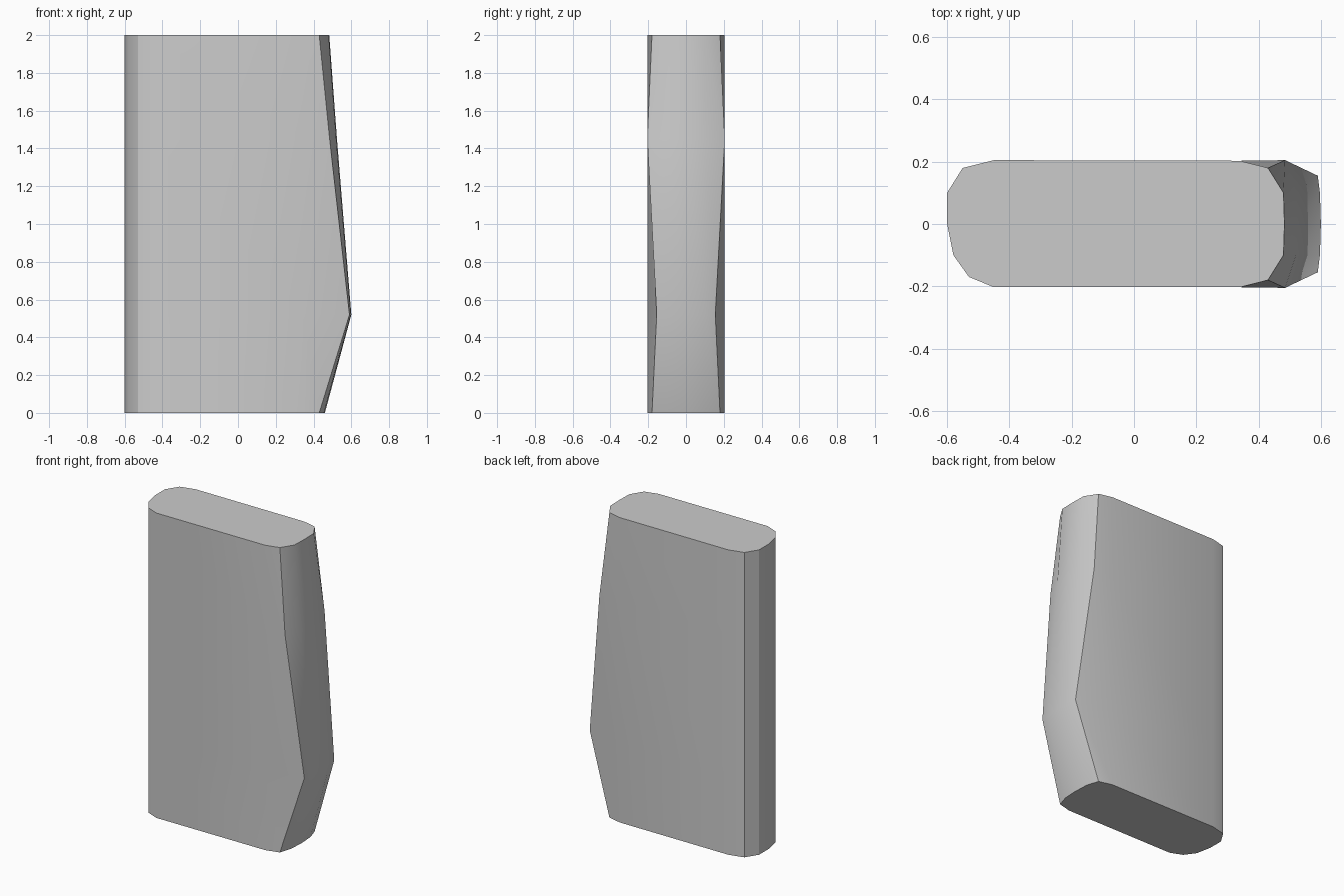
import bpy, bmesh, math

cube = bpy.data.objects.get("Cube")
if cube:
    bpy.data.objects.remove(cube, do_unlink=True)

grey = bpy.data.materials.new("light_grey")
grey.use_nodes = True
color = (0.6, 0.6, 0.6, 1)
grey.diffuse_color = color
grey.node_tree.nodes["Principled BSDF"].inputs["Base Color"].default_value = color

# Straight rounded edge, the same at every height
left_edge = [(-0.45, -0.203), (-0.53, -0.17), (-0.58, -0.1), (-0.6, 0),
             (-0.6, 0.1), (-0.55, 0.18), (-0.45, 0.205)]

# Bulging edge: height, then crease, shoulder and middle of the cross-section
levels = [
    (0, (0.43, 0.18), (0.455, 0.1), 0.46),
    (0.52, (0.59, 0.155), (0.597, 0.1), 0.6),
    (1.45, (0.485, 0.205), (0.52, 0.1), 0.524),
    (2, (0.43, 0.18), (0.48, 0.1), 0.483),
]


def section(crease, shoulder, middle):
    half = [(0.34, 0.203), crease, shoulder]
    mirrored = [(x, -y) for x, y in reversed(half)]
    return left_edge + half + [(middle, 0)] + mirrored


# Loft the slab through its cross-sections
bm = bmesh.new()
rings = [[bm.verts.new((x, y, z)) for x, y in section(*parts)]
         for z, *parts in levels]
for low, high in zip(rings, rings[1:]):
    for i in range(len(low)):
        j = (i + 1) % len(low)
        bm.faces.new((low[i], low[j], high[j], high[i]))
bm.faces.new(rings[0])
bm.faces.new(rings[-1])
bmesh.ops.recalc_face_normals(bm, faces=bm.faces)

mesh = bpy.data.meshes.new("slab")
bm.to_mesh(mesh)
bm.free()
mesh.materials.append(grey)
slab = bpy.data.objects.new("slab", mesh)
bpy.context.collection.objects.link(slab)

# Smooth the sides and keep the hard edges
bpy.ops.object.select_all(action="DESELECT")
slab.select_set(True)
bpy.context.view_layer.objects.active = slab
bpy.ops.object.shade_smooth_by_angle(angle=math.radians(30))
